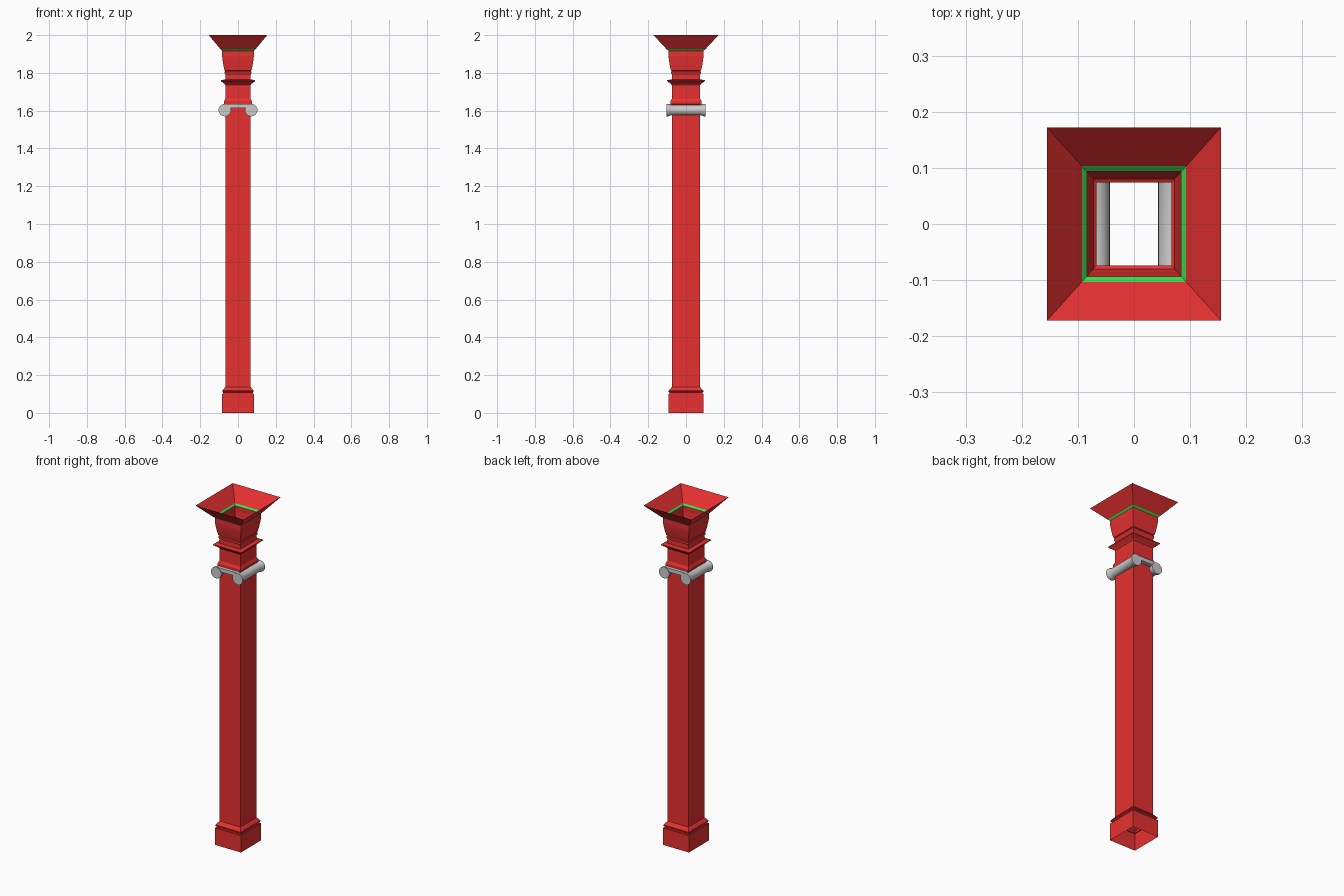
import bpy, bmesh, math

if "Cube" in bpy.data.objects:
    bpy.data.objects.remove(bpy.data.objects["Cube"])

RATIO = 1.11  # column is slightly deeper than wide


def material(name, rgb):
    m = bpy.data.materials.new(name)
    m.diffuse_color = (*rgb, 1)
    m.use_nodes = True
    m.node_tree.nodes["Principled BSDF"].inputs["Base Color"].default_value = m.diffuse_color
    return m


RED = material("red", (0.8, 0.03, 0.03))
GREEN = material("green", (0.05, 0.7, 0.08))


def make_object(name, bm, mat=None):
    mesh = bpy.data.meshes.new(name)
    bm.to_mesh(mesh)
    bm.free()
    ob = bpy.data.objects.new(name, mesh)
    bpy.context.collection.objects.link(ob)
    if mat:
        mesh.materials.append(mat)
    return ob


def skin(bm, rings):
    for a, b in zip(rings, rings[1:]):
        n = len(a)
        for i in range(n):
            j = (i + 1) % n
            bm.faces.new((a[i], a[j], b[j], b[i]))


def square_shell(name, profile, mat):
    """Open rectangular tube following (half width, height) pairs."""
    bm = bmesh.new()
    rings = [[bm.verts.new((sx * w, sy * w * RATIO, z))
              for sx, sy in ((-1, -1), (1, -1), (1, 1), (-1, 1))]
             for w, z in profile]
    skin(bm, rings)
    return make_object(name, bm, mat)


def scroll_roll(name, x, z, profile, sides=24):
    """Capped roll along y following (radius, y) pairs."""
    bm = bmesh.new()
    rings = []
    for r, y in profile:
        angles = [2 * math.pi * i / sides for i in range(sides)]
        rings.append([bm.verts.new((x + r * math.cos(a), y, z - r * math.sin(a)))
                      for a in angles])
    skin(bm, rings)
    bm.faces.new(rings[0])
    bm.faces.new(rings[-1])
    bmesh.ops.recalc_face_normals(bm, faces=bm.faces[:])
    ob = make_object(name, bm)
    bpy.context.view_layer.objects.active = ob
    ob.select_set(True)
    bpy.ops.object.shade_smooth_by_angle(angle=math.radians(40))
    ob.select_set(False)


# Plinth with stepped top, shaft, and upper mouldings
square_shell("base", [(0.084, 0), (0.084, 0.1), (0.079, 0.1), (0.079, 0.108),
                      (0.083, 0.112), (0.083, 0.118), (0.067, 0.137)], RED)
square_shell("shaft", [(0.067, 0.137), (0.067, 1.635)], RED)
square_shell("neck_moulding", [(0.067, 1.632), (0.074, 1.635), (0.074, 1.65),
                               (0.067, 1.664), (0.067, 1.735), (0.072, 1.742),
                               (0.091, 1.757), (0.091, 1.762), (0.067, 1.765),
                               (0.067, 1.79), (0.071, 1.797), (0.071, 1.806),
                               (0.067, 1.81)], RED)

# Swelling capital, green band and flared top
square_shell("capital", [(0.067, 1.81), (0.072, 1.813), (0.077, 1.838),
                         (0.081, 1.865), (0.084, 1.89), (0.084, 1.917)], RED)
square_shell("green_band", [(0.084, 1.917), (0.093, 1.926)], GREEN)
square_shell("flared_top", [(0.093, 1.926), (0.155, 2.0)], RED)

# Scroll rolls either side, with flared ends
half = [(0.033, 0.104), (0.033, 0.093), (0.029, 0.085), (0.027, 0.074)]
roll = [(r, -y) for r, y in half] + half[::-1]
for side, x in (("left", -0.07), ("right", 0.07)):
    scroll_roll(side + "_scroll", x, 1.603, roll)

# Bars joining the scrolls at front and back
for side, s in (("front", -1), ("back", 1)):
    bm = bmesh.new()
    bmesh.ops.create_cube(bm, size=1)
    bmesh.ops.scale(bm, vec=(0.14, 0.026, 0.022), verts=bm.verts)
    bmesh.ops.translate(bm, vec=(0, s * 0.088, 1.625), verts=bm.verts)
    make_object(side + "_scroll_bar", bm)
